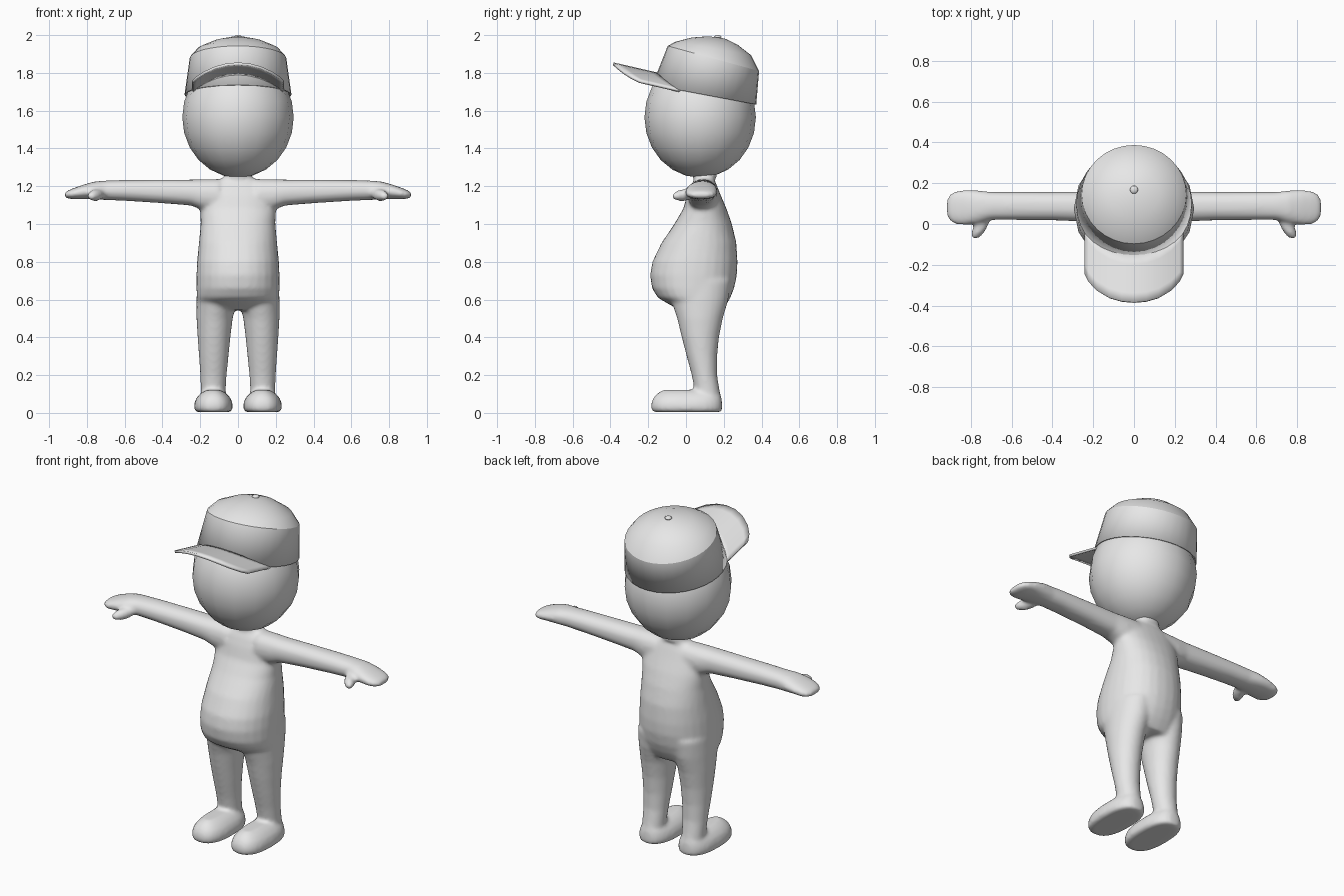
import bpy, bmesh, math
from mathutils import Matrix, Vector

if "Cube" in bpy.data.objects:
    bpy.data.objects.remove(bpy.data.objects["Cube"])

grey = bpy.data.materials.new("light_grey")
grey.diffuse_color = (0.8, 0.8, 0.8, 1)
grey.use_nodes = True
grey.node_tree.nodes["Principled BSDF"].inputs["Base Color"].default_value = grey.diffuse_color


def ring(axis, pos, a0, a1, b0, b1, power=2.0, n=28):
    """Rounded outline across an axis, filling the box a0..a1 by b0..b1."""
    pts = []
    for i in range(n):
        t = 2 * math.pi * i / n
        c, s = math.cos(t), math.sin(t)
        a = (a0 + a1) / 2 + (a1 - a0) / 2 * math.copysign(abs(c) ** (2 / power), c)
        b = (b0 + b1) / 2 + (b1 - b0) / 2 * math.copysign(abs(s) ** (2 / power), s)
        pts.append((a, b, pos) if axis == "z" else (pos, a, b))
    return pts


def loft(bm, rings, cap_start=True, cap_end=True, side=1):
    rows = [[bm.verts.new((p[0] * side, p[1], p[2])) for p in r] for r in rings]
    n = len(rows[0])
    for lo, hi in zip(rows, rows[1:]):
        for i in range(n):
            bm.faces.new((lo[i], lo[(i + 1) % n], hi[(i + 1) % n], hi[i]))
    if cap_start:
        bm.faces.new(rows[0][::-1])
    if cap_end:
        bm.faces.new(rows[-1])


def finish(bm, name, angle=180):
    bmesh.ops.recalc_face_normals(bm, faces=bm.faces)
    mesh = bpy.data.meshes.new(name)
    bm.to_mesh(mesh)
    bm.free()
    mesh.materials.append(grey)
    obj = bpy.data.objects.new(name, mesh)
    bpy.context.collection.objects.link(obj)
    bpy.ops.object.select_all(action="DESELECT")
    obj.select_set(True)
    bpy.context.view_layer.objects.active = obj
    if angle < 180:
        bpy.ops.object.shade_smooth_by_angle(angle=math.radians(angle))
    else:
        bpy.ops.object.shade_smooth()
    return obj


# Body: torso, limbs, hands and feet fused into one soft skin
bm = bmesh.new()
torso = [  # z, half width, front y, back y
    (0.545, 0.19, -0.035, 0.195), (0.575, 0.21, -0.09, 0.215),
    (0.61, 0.218, -0.15, 0.235), (0.66, 0.22, -0.18, 0.255),
    (0.73, 0.22, -0.19, 0.27), (0.80, 0.217, -0.178, 0.273),
    (0.90, 0.207, -0.13, 0.267), (1.00, 0.198, -0.062, 0.243),
    (1.08, 0.20, -0.015, 0.215), (1.15, 0.20, 0.005, 0.185),
    (1.20, 0.18, 0.025, 0.165), (1.235, 0.10, 0.045, 0.15),
    (1.25, 0.072, 0.035, 0.165), (1.30, 0.07, 0.03, 0.16)]
loft(bm, [ring("z", z, -w, w, f, b, 2.2) for z, w, f, b in torso])

leg = [  # z, inner x, outer x, front y, back y
    (0.05, 0.067, 0.195, 0.05, 0.185), (0.12, 0.065, 0.197, 0.045, 0.178),
    (0.20, 0.06, 0.20, 0.03, 0.165), (0.30, 0.05, 0.207, 0.003, 0.165),
    (0.40, 0.04, 0.214, -0.023, 0.175), (0.50, 0.028, 0.22, -0.047, 0.195),
    (0.60, 0.005, 0.22, -0.08, 0.225), (0.70, 0.0, 0.215, -0.08, 0.24)]
foot = [  # z, inset from the widest outline
    (0.004, 0.012), (0.02, 0.0), (0.05, 0.0), (0.08, 0.012),
    (0.105, 0.035), (0.122, 0.065)]
arm = [  # x, front y, back y, bottom z, top z
    (0.10, 0.01, 0.17, 1.06, 1.238), (0.19, 0.01, 0.165, 1.075, 1.237),
    (0.25, 0.012, 0.158, 1.098, 1.235), (0.40, 0.018, 0.157, 1.11, 1.235),
    (0.60, 0.02, 0.157, 1.123, 1.233), (0.70, 0.02, 0.157, 1.127, 1.23),
    (0.76, 0.005, 0.165, 1.13, 1.225), (0.82, -0.005, 0.167, 1.133, 1.208),
    (0.87, -0.003, 0.163, 1.132, 1.19), (0.90, 0.012, 0.15, 1.134, 1.178),
    (0.918, 0.04, 0.12, 1.142, 1.165)]
for side in (1, -1):
    loft(bm, [ring("z", *r) for r in leg], side=side)
    loft(bm, [ring("z", z, 0.028 + i, 0.232 - i, -0.185 + i, 0.192 - i * 0.3, 2.5)
              for z, i in foot], side=side)
    loft(bm, [ring("x", *r, 2.3) for r in arm], side=side)
    # Thumb
    aim = Vector((0.5 * side, -0.85, -0.1)).to_track_quat("Z", "Y").to_matrix().to_4x4()
    bmesh.ops.create_uvsphere(
        bm, u_segments=16, v_segments=10, radius=1,
        matrix=Matrix.Translation((0.752 * side, -0.012, 1.153)) @ aim
        @ Matrix.Diagonal((0.032, 0.032, 0.072, 1)))
body = finish(bm, "body")
fuse = body.modifiers.new("fuse", "REMESH")
fuse.mode = "VOXEL"
fuse.voxel_size = 0.011
fuse.use_smooth_shade = True
soften = body.modifiers.new("soften", "SMOOTH")
soften.factor = 0.5
soften.iterations = 8

# Head
bm = bmesh.new()
bmesh.ops.create_uvsphere(
    bm, u_segments=16, v_segments=12, radius=1,
    matrix=Matrix.Translation((0, 0.075, 1.565)) @ Matrix.Diagonal((0.295, 0.295, 0.32, 1)))
finish(bm, "head")

# Cap crown: tilted rings from the lower edge to the dome
crown = [  # half width, front y, front z, back y, back z
    (0.283, -0.178, 1.737, 0.372, 1.633), (0.256, -0.097, 1.943, 0.387, 1.81),
    (0.213, -0.055, 1.965, 0.345, 1.893), (0.125, 0.03, 1.987, 0.272, 1.95),
    (0.04, 0.12, 1.994, 0.205, 1.982)]
bm = bmesh.new()
rings = []
for w, fy, fz, by, bz in crown:
    pts = []
    for i in range(32):
        t = 2 * math.pi * i / 32
        k = (1 + math.sin(t)) / 2
        pts.append((w * math.cos(t), fy + (by - fy) * k, fz + (bz - fz) * k))
    rings.append(pts)
loft(bm, rings, cap_start=False)
cap = finish(bm, "cap_crown", 28)
wall = cap.modifiers.new("wall", "SOLIDIFY")
wall.thickness = 0.008
wall.offset = -1

# Cap brim: arched sheet from the crown to a rounded tip
bm = bmesh.new()
rows = []
for x, tip in ((0, -0.385), (0.06, -0.38), (0.12, -0.363), (0.18, -0.328),
               (0.22, -0.285), (0.24, -0.245)):
    root = 0.112 - 0.265 * math.sqrt(1 - (x / 0.27) ** 2)
    rows.append([(x, root + (tip - root) * j / 5) for j in range(6)])
rows = [[(-x, y) for x, y in r] for r in rows[:0:-1]] + rows
grid = [[bm.verts.new((x, y, 1.76 - 0.23 * y - 1.1 * x * x)) for x, y in r] for r in rows]
for a, b in zip(grid, grid[1:]):
    for j in range(5):
        bm.faces.new((a[j], a[j + 1], b[j + 1], b[j]))
if sum(f.normal.z for f in bm.faces) < 0:
    bmesh.ops.reverse_faces(bm, faces=bm.faces)
brim = finish(bm, "cap_brim", 30)
sheet = brim.modifiers.new("sheet", "SOLIDIFY")
sheet.thickness = 0.014
sheet.offset = 0

# Cap button
bm = bmesh.new()
bmesh.ops.create_uvsphere(
    bm, u_segments=12, v_segments=8, radius=1,
    matrix=Matrix.Translation((0, 0.168, 1.99)) @ Matrix.Diagonal((0.02, 0.02, 0.01, 1)))
finish(bm, "cap_button")
